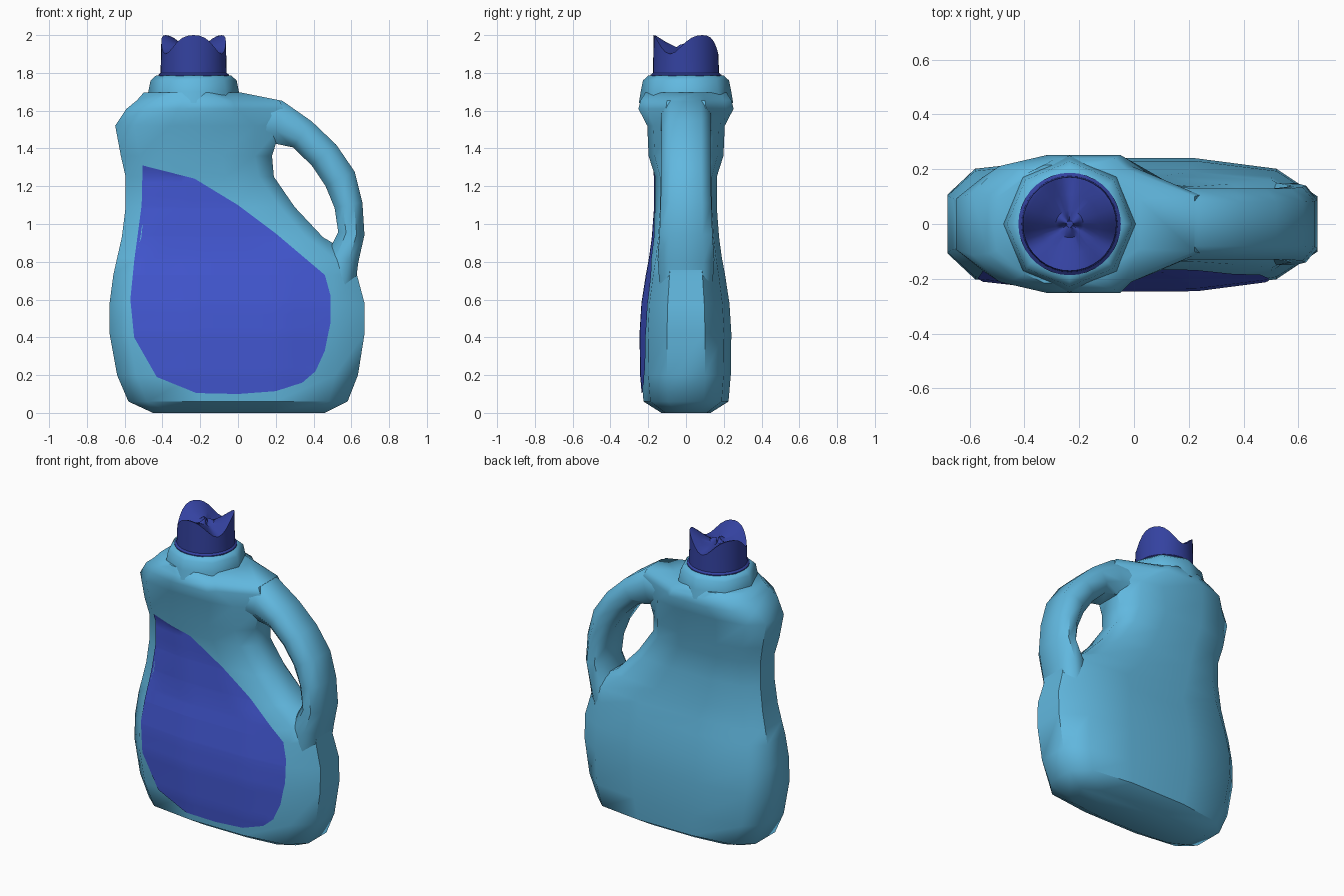
import bpy, bmesh, math
from mathutils import Vector
from mathutils.bvhtree import BVHTree

cube = bpy.data.objects.get("Cube")
if cube:
    bpy.data.objects.remove(cube)


def material(name, rgb):
    m = bpy.data.materials.new(name)
    m.use_nodes = True
    m.diffuse_color = (*rgb, 1)
    m.node_tree.nodes["Principled BSDF"].inputs["Base Color"].default_value = (*rgb, 1)
    return m


AQUA = material("aqua plastic", (0.12, 0.48, 0.74))
LABEL = material("label blue", (0.055, 0.095, 0.64))
NAVY = material("navy cap", (0.034, 0.054, 0.35))


def finish(name, bm, mat, angle=50):
    mesh = bpy.data.meshes.new(name)
    bm.to_mesh(mesh)
    obj = bpy.data.objects.new(name, mesh)
    bpy.context.collection.objects.link(obj)
    mesh.materials.append(mat)
    bpy.ops.object.select_all(action="DESELECT")
    obj.select_set(True)
    bpy.context.view_layer.objects.active = obj
    bpy.ops.object.shade_smooth_by_angle(angle=math.radians(angle))
    return obj


def loft(rings):
    """Skin a list of closed rings and cap both ends."""
    bm = bmesh.new()
    loops = [[bm.verts.new(p) for p in ring] for ring in rings]
    n = len(loops[0])
    for a, b in zip(loops, loops[1:]):
        for i in range(n):
            j = (i + 1) % n
            bm.faces.new((a[i], a[j], b[j], b[i]))
    bm.faces.new(loops[0][::-1])
    bm.faces.new(loops[-1])
    bmesh.ops.recalc_face_normals(bm, faces=bm.faces)
    return bm


# Bottle body: height, left edge, right edge, half depth, right corner length
BODY = [
    (0.00, -0.45, 0.46, 0.13, 0.10),
    (0.06, -0.58, 0.58, 0.225, 0.10),
    (0.20, -0.64, 0.635, 0.237, 0.12),
    (0.42, -0.68, 0.67, 0.24, 0.15),
    (0.58, -0.68, 0.67, 0.23, 0.15),
    (0.73, -0.66, 0.63, 0.207, 0.13),
    (0.82, -0.64, 0.635, 0.19, 0.13),
    (0.93, -0.615, 0.45, 0.175, 0.09),
    (1.09, -0.595, 0.30, 0.163, 0.08),
    (1.25, -0.595, 0.19, 0.163, 0.08),
    (1.36, -0.62, 0.18, 0.198, 0.09),
    (1.52, -0.65, 0.23, 0.205, 0.14),
    (1.61, -0.59, 0.24, 0.252, 0.25),
    (1.655, -0.535, 0.22, 0.24, 0.25),
    (1.695, -0.50, 0.02, 0.215, 0.14),
]


def body_ring(z, xl, xr, d, c):
    w = xr - xl
    half = [(xr, 0.42 * d), (xr - c, 0.84 * d), (xr - max(0.33 * w, c + 0.04), d),
            (xl + 0.33 * w, d), (xl + 0.1, 0.84 * d), (xl, 0.45 * d)]
    return [(x, y, z) for x, y in half] + [(x, -y, z) for x, y in reversed(half)]


body = loft([body_ring(*row) for row in BODY])
tree = BVHTree.FromBMesh(body)
finish("bottle_body", body, AQUA)

# Handle: path x, path z, half thickness, half width
HANDLE = [
    (0.53, 0.68, 0.09, 0.14), (0.555, 0.82, 0.085, 0.15), (0.60, 0.95, 0.07, 0.14),
    (0.585, 1.10, 0.075, 0.135), (0.54, 1.24, 0.086, 0.13), (0.455, 1.365, 0.085, 0.13),
    (0.34, 1.475, 0.085, 0.13), (0.21, 1.54, 0.115, 0.13), (0.0, 1.55, 0.13, 0.15),
]
rings = []
for i, (x, z, t, w) in enumerate(HANDLE):
    a, b = HANDLE[max(i - 1, 0)], HANDLE[min(i + 1, len(HANDLE) - 1)]
    along = Vector((b[0] - a[0], 0, b[1] - a[1])).normalized()
    out = Vector((along.z, 0, -along.x))
    section = [(1, 0.62), (0.4, 1), (-0.4, 1), (-1, 0.62)]
    section += [(u, -v) for u, v in reversed(section)]
    rings.append([Vector((x, v * w, z)) + out * (u * t) for u, v in section])
finish("handle", loft(rings), AQUA)

NECK_X = -0.235


def circle(r, z, n):
    return [(NECK_X + r * math.cos(math.tau * i / n), r * math.sin(math.tau * i / n), z)
            for i in range(n)]


# Faceted neck collar
COLLAR = [(0.25, 1.64), (0.24, 1.70), (0.228, 1.76), (0.20, 1.785), (0.17, 1.785)]
finish("neck_collar", loft([circle(r, z, 8) for r, z in COLLAR]), AQUA)

# Cap with three rounded lobes around a sunken centre
SIDES = 36
rings = [circle(r, z, SIDES) for r, z in [(0.187, 1.77), (0.187, 1.79), (0.175, 1.80)]]
for r, blend in [(0.171, 1), (0.158, 0.95), (0.11, 0.55), (0.05, 0.15), (0.035, 0.3), (0.012, 0.4)]:
    ring = []
    for x, y, z in circle(r, 0, SIDES):
        wave = math.cos(3 * (math.atan2(y, x - NECK_X) - math.pi / 6))
        rim = 1.965 + 0.05 * wave - 0.015 * wave * wave
        ring.append((x, y, 1.925 + (rim - 1.925) * blend))
    rings.append(ring)
finish("cap", loft(rings), NAVY, 40)

# Front label: thin skin laid over the front of the body
OUTLINE = [
    (-0.505, 1.31), (-0.23, 1.24), (0, 1.10), (0.2, 0.95), (0.46, 0.73), (0.49, 0.62),
    (0.49, 0.48), (0.46, 0.33), (0.41, 0.22), (0.34, 0.16), (0.2, 0.115), (0, 0.10),
    (-0.22, 0.105), (-0.43, 0.19), (-0.55, 0.4), (-0.57, 0.6), (-0.55, 0.8), (-0.51, 1.1),
]
label = bmesh.new()
label.faces.new([label.verts.new((x, 0, z)) for x, z in reversed(OUTLINE)])
cuts = [((0, 0, row[0]), (0, 0, 1)) for row in BODY]
cuts += [((0.06 * i, 0, 0), (1, 0, 0)) for i in range(-9, 9)]
cuts += [((0, 0, 0.1 + 0.07 * i), (0, 0, 1)) for i in range(1, 18)]
for point, normal in cuts:
    bmesh.ops.bisect_plane(label, geom=label.verts[:] + label.edges[:] + label.faces[:],
                           plane_co=point, plane_no=normal)
for v in label.verts:
    hit = tree.ray_cast(Vector((v.co.x, -1, v.co.z)), Vector((0, 1, 0)))[0]
    if hit:
        v.co.y = hit.y - 0.006
label.normal_update()
if sum(f.normal.y for f in label.faces) > 0:
    bmesh.ops.reverse_faces(label, faces=label.faces[:])
finish("front_label", label, LABEL)
